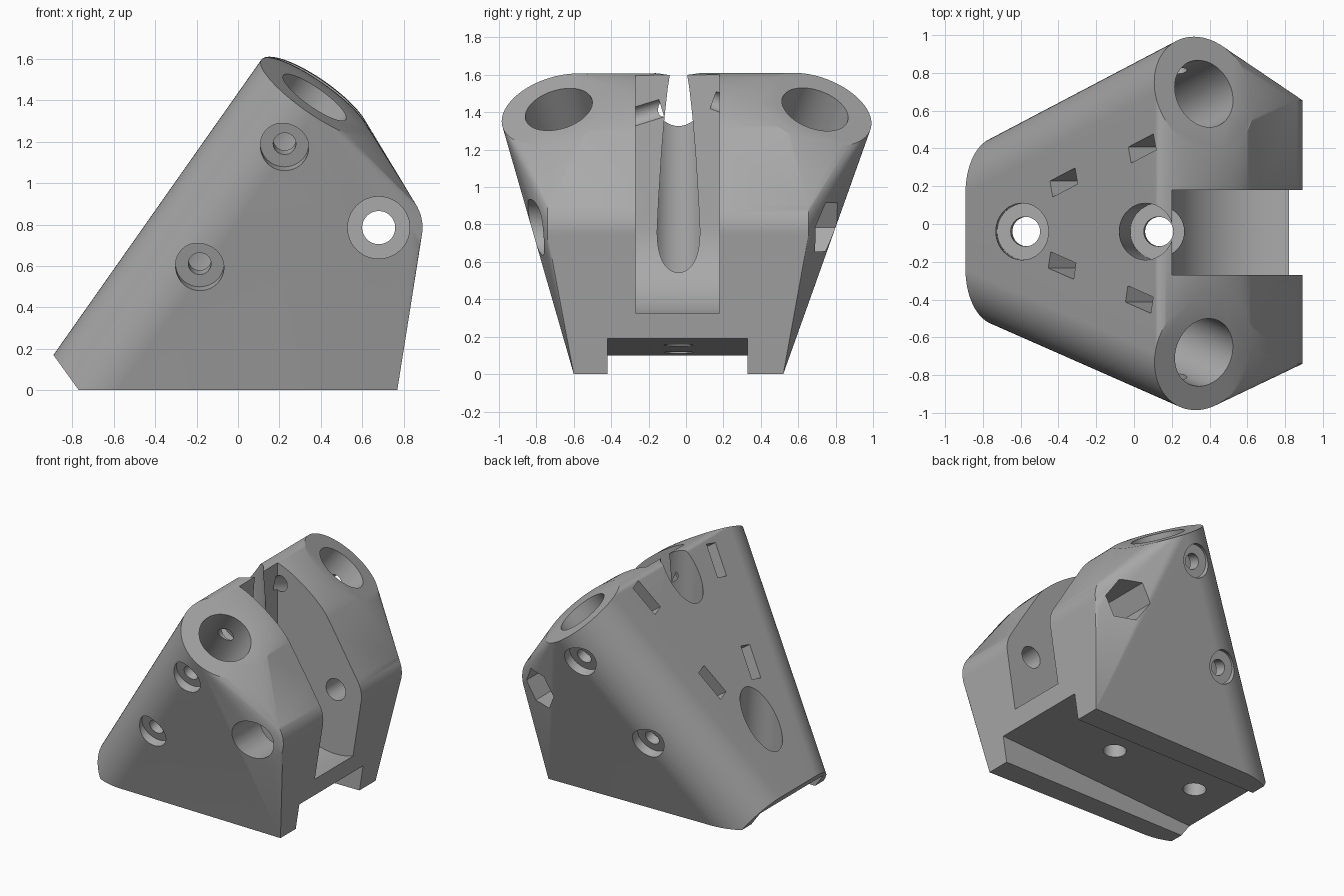
import bpy, bmesh, math
from mathutils import Vector, Matrix

if "Cube" in bpy.data.objects:
    bpy.data.objects.remove(bpy.data.objects["Cube"], do_unlink=True)

grey = bpy.data.materials.new("plain grey")
grey.use_nodes = True
grey.diffuse_color = (0.4, 0.4, 0.4, 1)
grey.node_tree.nodes["Principled BSDF"].inputs["Base Color"].default_value = (0.4, 0.4, 0.4, 1)


def make(name, bm):
    bmesh.ops.recalc_face_normals(bm, faces=bm.faces)
    mesh = bpy.data.meshes.new(name)
    bm.to_mesh(mesh)
    bm.free()
    mesh.materials.append(grey)
    obj = bpy.data.objects.new(name, mesh)
    bpy.context.collection.objects.link(obj)
    return obj


def ring(center, axis, radius, sides):
    """Points of a circle around an axis."""
    turn = Vector(axis).to_track_quat('Z', 'Y')
    return [Vector(center) + turn @ Vector((radius * math.cos(a), radius * math.sin(a), 0))
            for a in (2 * math.pi * i / sides for i in range(sides))]


def hull(name, points):
    bm = bmesh.new()
    for p in points:
        bm.verts.new(p)
    res = bmesh.ops.convex_hull(bm, input=bm.verts)
    loose = [g for g in res["geom_interior"] if isinstance(g, bmesh.types.BMVert)]
    bmesh.ops.delete(bm, geom=loose, context='VERTS')
    bmesh.ops.dissolve_limit(bm, angle_limit=0.002, verts=bm.verts, edges=bm.edges)
    return make(name, bm)


def rod(start, end, radius, sides=48):
    start, end = Vector(start), Vector(end)
    axis = end - start
    return hull("cutter", ring(start, axis, radius, sides) + ring(end, axis, radius, sides))


def prism(profile, y0, y1):
    return hull("cutter", [(x, y, z) for x, z in profile for y in (y0, y1)])


def cut(tool):
    tool.hide_render = True
    mod = body.modifiers.new("cut", 'BOOLEAN')
    mod.operation = 'DIFFERENCE'
    mod.solver = 'EXACT'
    mod.object = tool
    bpy.context.view_layer.objects.active = body
    bpy.ops.object.modifier_apply(modifier=mod.name)
    bpy.data.objects.remove(tool, do_unlink=True)


# Main layout: two splayed tubes and a wheel axle along y
R_TUBE, R_HOLE = 0.315, 0.185
tubes = [(Vector((0.37, -0.68, 1.415)), Vector((0.704, -0.31, 1)).normalized()),
         (Vector((0.37, 0.69, 1.415)), Vector((0.704, 0.37, 1)).normalized())]
AXLE_X, AXLE_Z, MID = 0.68, 0.785, -0.04

# Body: skin around both tubes, the axle boss and the base corners
points = []
for top, axis in tubes:
    points += ring(top, axis, R_TUBE, 96) + ring(top - axis * 2.4, axis, R_TUBE, 96)
for y in (-0.74, 0.655):
    points += ring((AXLE_X, y, AXLE_Z), (0, 1, 0), 0.212, 64)
points += [(0.77, -0.6, 0), (0.77, 0.52, 0)]
body = hull("bracket_body", points)

# Trim the base flat and bevel the low end
bm = bmesh.new()
bm.from_mesh(body.data)
for co, no in (((0, 0, 0), (0, 0, -1)), ((-0.9, 0, 0.18), (-0.81, 0, -0.585))):
    bmesh.ops.bisect_plane(bm, geom=bm.verts[:] + bm.edges[:] + bm.faces[:],
                           plane_co=co, plane_no=no, clear_outer=True)
    bmesh.ops.holes_fill(bm, edges=[e for e in bm.edges if e.is_boundary])
bmesh.ops.recalc_face_normals(bm, faces=bm.faces)
bm.to_mesh(body.data)
bm.free()

# Blind tube sockets
for top, axis in tubes:
    cut(rod(top - axis * 1.25, top + axis * 0.3, R_HOLE, 64))

# Wheel slot with a round floor, open at the top
wheel = [(p.x, p.z) for p in ring((AXLE_X, 0, AXLE_Z), (0, 1, 0), 0.48, 96)]
cut(prism(wheel + [(0.2, 2), (1.16, 2)], -0.27, 0.18))

# Sloping channel under the base
cut(prism([(-1.2, 0.08), (1.2, 0.213), (1.2, -0.3), (-1.2, -0.3)], -0.42, 0.33))

# Axle hole, bolt head recess and hexagonal nut pocket
cut(rod((AXLE_X, -1.2, AXLE_Z), (AXLE_X, 1.2, AXLE_Z), 0.08))
cut(rod((AXLE_X, -0.5, AXLE_Z), (AXLE_X, -1.2, AXLE_Z), 0.15))
cut(rod((AXLE_X, 0.45, AXLE_Z), (AXLE_X, 1.2, AXLE_Z), 0.15, 6))

# Mounting bores square to the channel
lean = Vector((-0.055, 0, 1))
for x in (-0.575, 0.13):
    floor = Vector((x, MID, 0.28))
    cut(rod(floor - lean * 0.4, floor + lean * 0.1, 0.078))
    cut(rod(floor, floor + lean * 1.8, 0.15))

# Clamp screws with head recesses, and nut slots from the sloping face
into = Vector((0.82, 0, -0.576)).normalized()
for side, (top, axis), base, rise in ((-1, tubes[0], 0.58, 0.31), (1, tubes[1], 0.51, 0.37)):
    out = Vector((0, side, -rise)).normalized()
    for x, z, length, nut_y in ((0.225, 1.17, 0.85, 0.4), (-0.185, 0.59, 0.62, 0.22)):
        face = Vector((x, side * (base + rise * z), z))
        cut(rod(face - out * length, face + out * 0.1, 0.055, 32))
        cut(rod(face - out * 0.07, face + out * 0.2, 0.117))
        nut = face - out * ((abs(face.y) - nut_y) / abs(out.y))
        along = axis * 0.12
        across = out * 0.045
        cut(hull("cutter", [nut + into * d + along * a + across * c
                            for d in (-0.5, 0.1) for a in (-1, 1) for c in (-1, 1)]))

# Smooth curves, crisp edges
bpy.ops.object.select_all(action='DESELECT')
body.select_set(True)
bpy.context.view_layer.objects.active = body
bpy.ops.object.shade_smooth_by_angle(angle=math.radians(25))
